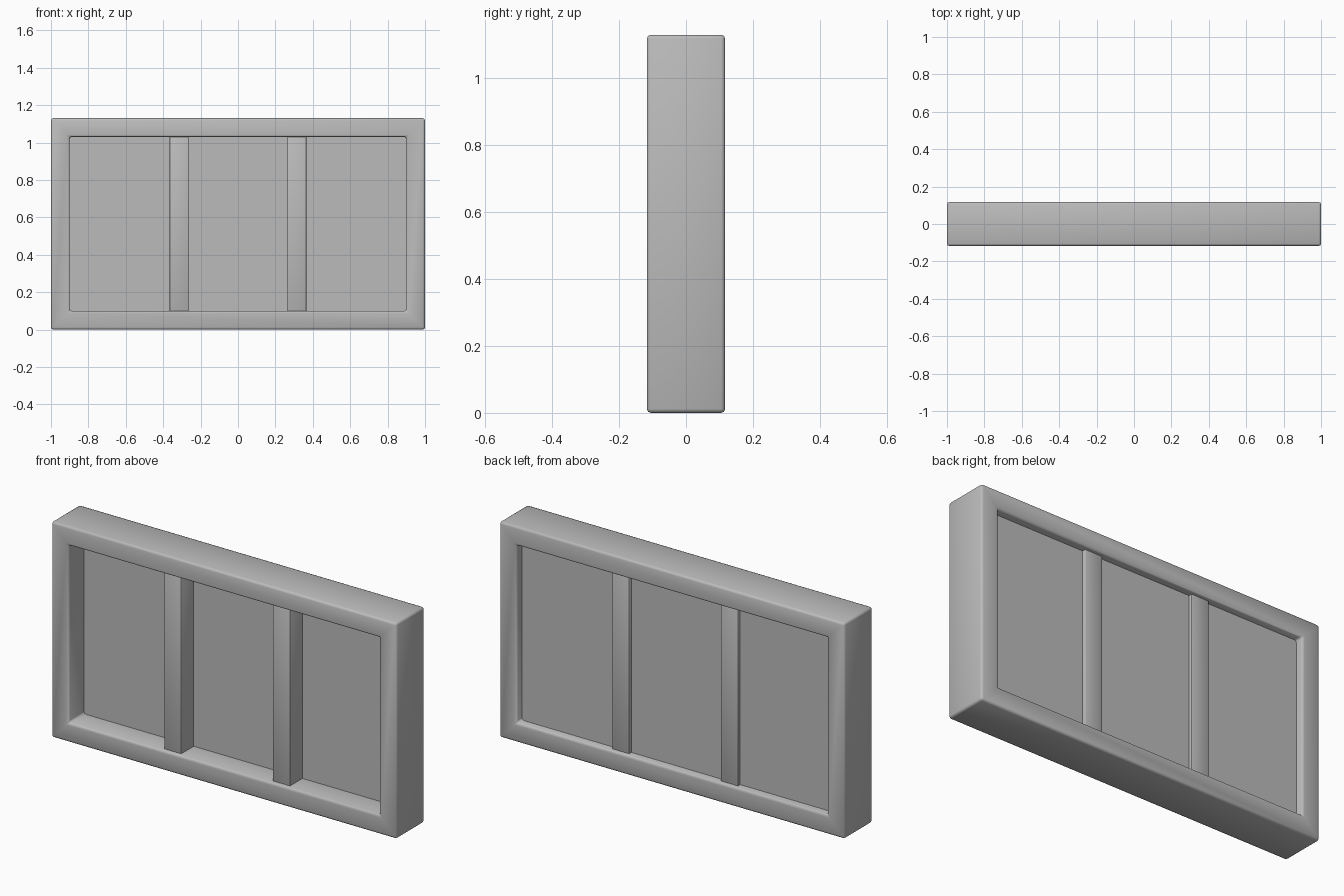
import bpy, bmesh, math

cube = bpy.data.objects.get("Cube")
if cube:
    bpy.data.objects.remove(cube, do_unlink=True)

WIDTH, HEIGHT, DEPTH, BORDER = 2.0, 1.13, 0.234, 0.1

grey = bpy.data.materials.new("plain_grey")
grey.use_nodes = True
grey.diffuse_color = (0.5, 0.5, 0.5, 1)
grey.node_tree.nodes["Principled BSDF"].inputs["Base Color"].default_value = (0.5, 0.5, 0.5, 1)


def add_object(name, bm, bevel=0.0):
    bmesh.ops.recalc_face_normals(bm, faces=bm.faces)
    mesh = bpy.data.meshes.new(name)
    bm.to_mesh(mesh)
    bm.free()
    mesh.materials.append(grey)
    obj = bpy.data.objects.new(name, mesh)
    bpy.context.collection.objects.link(obj)
    if bevel:
        mod = obj.modifiers.new("Rounded edges", 'BEVEL')
        mod.width, mod.segments = bevel, 2
        mod.limit_method, mod.angle_limit = 'ANGLE', math.radians(30)
        mesh.shade_smooth()
    return obj


def box(name, x, y, z, bevel=0.0):
    """Box between pairs of limits on each axis."""
    bm = bmesh.new()
    bmesh.ops.create_cube(bm, size=1)
    for v in bm.verts:
        for i, (low, high) in enumerate((x, y, z)):
            v.co[i] = low if v.co[i] < 0 else high
    return add_object(name, bm, bevel)


# Mitred outer frame: one rectangular section carried round four corners
bm = bmesh.new()
rings = []
for sx, top in ((-1, 0), (1, 0), (1, 1), (-1, 1)):
    ring = []
    for inset, side in ((0, -1), (0, 1), (BORDER, 1), (BORDER, -1)):
        z = HEIGHT - inset if top else inset
        ring.append(bm.verts.new((sx * (WIDTH / 2 - inset), side * DEPTH / 2, z)))
    rings.append(ring)
for a, b in zip(rings, rings[1:] + rings[:1]):
    for i in range(4):
        j = (i + 1) % 4
        bm.faces.new((a[i], a[j], b[j], b[i]))
add_object("outer_frame", bm, 0.012)

# Recessed panel, set toward the back
inner_x = WIDTH / 2 - BORDER + 0.01
inner_z = (BORDER - 0.01, HEIGHT - BORDER + 0.01)
box("back_panel", (-inner_x, inner_x), (0.012, 0.073), inner_z)

# Two upright dividers running through the panel
for side, label in ((-1, "right"), (1, "left")):
    c = side * 0.315
    box(label + "_divider", (c - 0.05, c + 0.05), (-0.091, 0.091), inner_z, 0.003)
